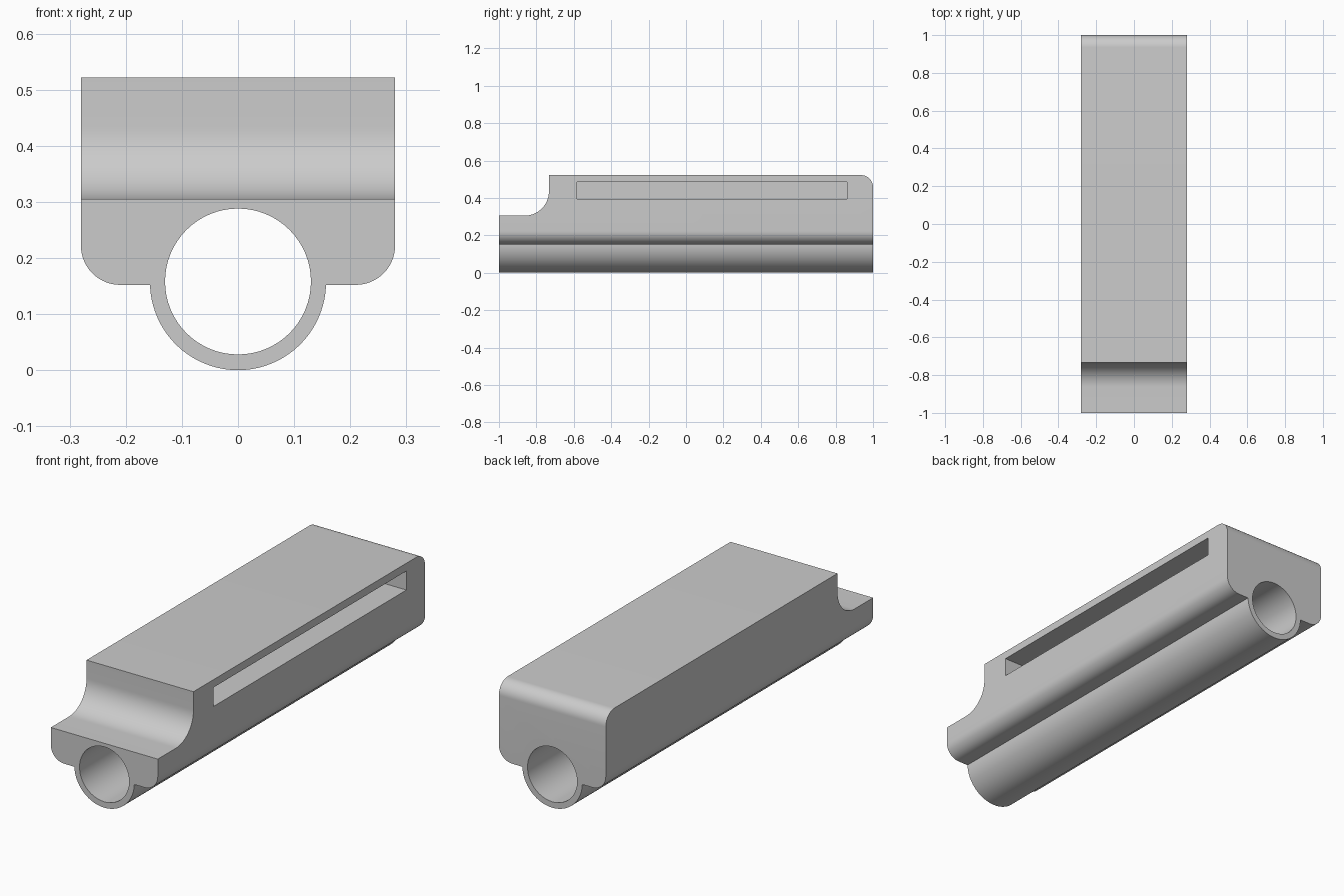
import bpy
import bmesh
from math import sin, cos, radians, asin, degrees
from mathutils import Vector

if "Cube" in bpy.data.objects:
    bpy.data.objects.remove(bpy.data.objects["Cube"], do_unlink=True)

HALF_W, TOP, LEDGE, BELLY = 0.28, 0.522, 0.305, 0.152
TUBE_R, BORE_R, TUBE_Z = 0.157, 0.13, 0.158

grey = bpy.data.materials.new("plain grey")
grey.use_nodes = True
colour = (0.6, 0.6, 0.6, 1)
grey.diffuse_color = colour
grey.node_tree.nodes["Principled BSDF"].inputs["Base Color"].default_value = colour


def arc(cx, cz, r, start, end, steps=14):
    """Points on a circular arc, angles in degrees."""
    angles = [radians(start + (end - start) * i / steps) for i in range(steps + 1)]
    return [(cx + r * cos(a), cz + r * sin(a)) for a in angles]


def prism(name, points, axis, low, high):
    """Extrude a closed outline along x or y."""
    def place(p, t):
        return Vector((t, p[0], p[1])) if axis == "x" else Vector((p[0], t, p[1]))
    bm = bmesh.new()
    face = bm.faces.new([bm.verts.new(place(p, low)) for p in points])
    moved = bmesh.ops.extrude_face_region(bm, geom=[face])["geom"]
    shift = place((0, 0), high - low)
    bmesh.ops.translate(bm, vec=shift,
                        verts=[v for v in moved if isinstance(v, bmesh.types.BMVert)])
    bmesh.ops.recalc_face_normals(bm, faces=bm.faces)
    mesh = bpy.data.meshes.new(name)
    bm.to_mesh(mesh)
    bm.free()
    mesh.materials.append(grey)
    obj = bpy.data.objects.new(name, mesh)
    bpy.context.collection.objects.link(obj)
    return obj


def cut(target, cutter, operation="DIFFERENCE"):
    mod = target.modifiers.new(cutter.name, "BOOLEAN")
    mod.operation = operation
    mod.solver = "EXACT"
    mod.object = cutter
    bpy.context.view_layer.objects.active = target
    bpy.ops.object.modifier_apply(modifier=mod.name)
    bpy.data.objects.remove(cutter, do_unlink=True)


# Cross-section: block with rounded lower corners and a tube under it
corner = 0.07
dip = degrees(asin((BELLY - TUBE_R) / TUBE_R))
section = [(-HALF_W, TOP)]
section += arc(-HALF_W + corner, BELLY + corner, corner, 180, 270)
section += arc(0, TUBE_R, TUBE_R, 180 - dip, 360 + dip, 40)
section += arc(HALF_W - corner, BELLY + corner, corner, 270, 360)
section += [(HALF_W, TOP)]
body = prism("body", section, "y", -1, 1)

# Front step with concave fillet
cove, step_y = 0.13, -0.733
step = [(-1.1, LEDGE)]
step += arc(step_y - cove, LEDGE + cove, cove, -90, 0, 18)
step += [(step_y, TOP + 0.1), (-1.1, TOP + 0.1)]
cut(body, prism("step_cutter", step, "x", -0.4, 0.4))

# Rounded upper rear edge
rear = 0.065
edge = arc(1 - rear, TOP - rear, rear, 0, 90)
edge += [(1 - rear, TOP + 0.1), (1.1, TOP + 0.1), (1.1, TOP - rear)]
cut(body, prism("rear_edge_cutter", edge, "x", -0.4, 0.4))

# Bore through the tube
cut(body, prism("bore_cutter", arc(0, TUBE_Z, BORE_R, 0, 360, 64)[:-1], "y", -1.1, 1.1))

# Long pocket open on one side
pocket = [(-0.583, 0.395), (0.86, 0.395), (0.86, 0.485), (-0.583, 0.485)]
cut(body, prism("pocket_cutter", pocket, "x", -0.24, 0.4))

bpy.ops.object.select_all(action="DESELECT")
body.select_set(True)
bpy.context.view_layer.objects.active = body
bpy.ops.object.shade_smooth_by_angle(angle=radians(30))
